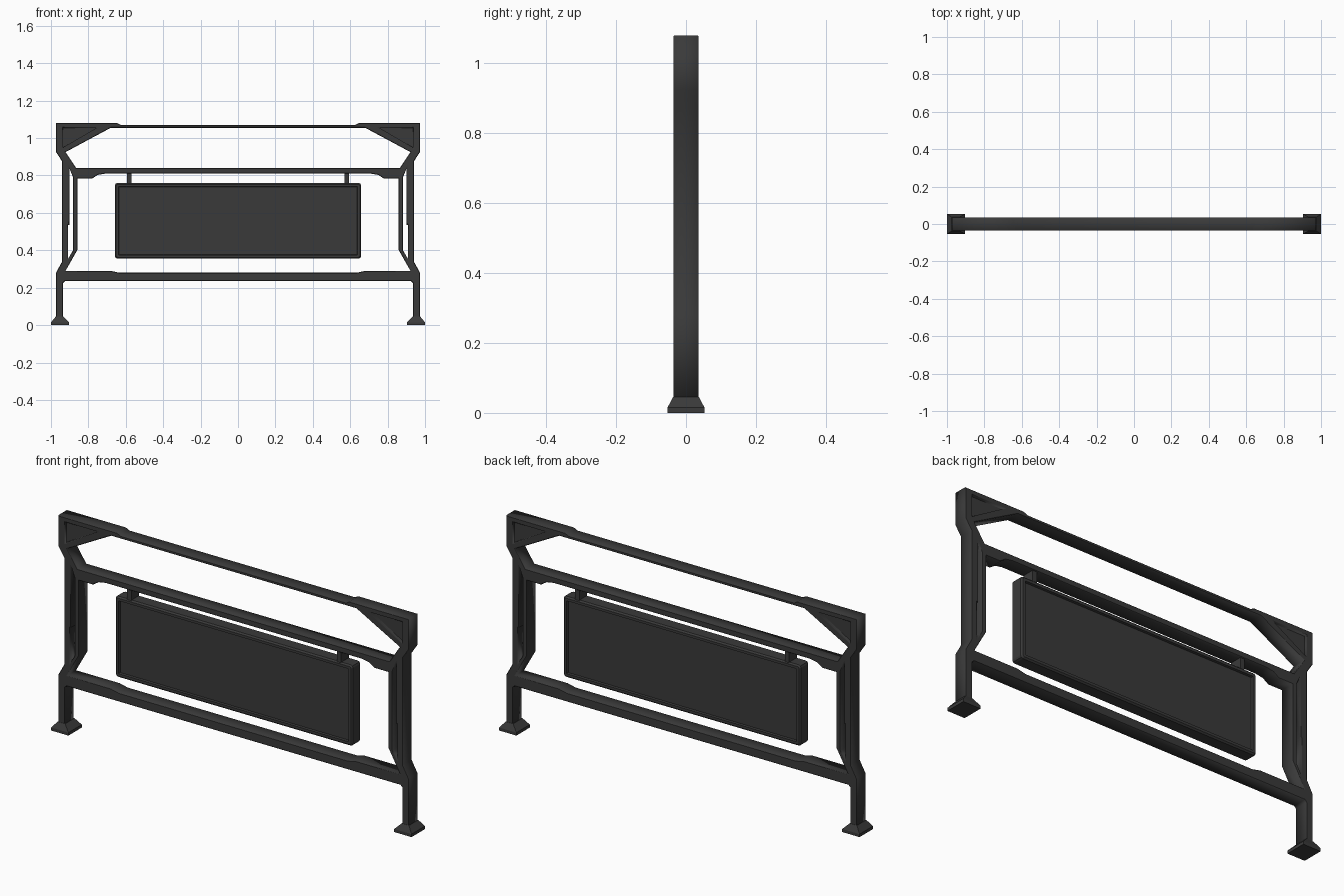
import bpy
import bmesh

cube = bpy.data.objects.get("Cube")
if cube:
    bpy.data.objects.remove(cube, do_unlink=True)

DEPTH = 0.036   # half thickness of the frame
EDGE = 0.003    # small chamfer on the frame edges

metal = bpy.data.materials.new("dark grey metal")
metal.use_nodes = True
metal.diffuse_color = (0.042, 0.042, 0.042, 1)
metal.node_tree.nodes["Principled BSDF"].inputs["Base Color"].default_value = (0.042, 0.042, 0.042, 1)


def flip(points):
    return [(-x, z) for x, z in reversed(points)]


def add_object(name, bm):
    bmesh.ops.recalc_face_normals(bm, faces=bm.faces)
    mesh = bpy.data.meshes.new(name)
    bm.to_mesh(mesh)
    bm.free()
    mesh.materials.append(metal)
    ob = bpy.data.objects.new(name, mesh)
    bpy.context.collection.objects.link(ob)
    return ob


def slab(name, outlines, half):
    """Outlines in x and z (inner ones are holes), thickened along y."""
    curve = bpy.data.curves.new(name, 'CURVE')
    curve.dimensions = '2D'
    curve.fill_mode = 'BOTH'
    curve.extrude = half - EDGE
    curve.bevel_depth = EDGE
    curve.bevel_resolution = 0
    curve.offset = -EDGE
    for outline in outlines:
        spline = curve.splines.new('POLY')
        spline.points.add(len(outline) - 1)
        for point, (x, z) in zip(spline.points, outline):
            point.co = (x, z, 0, 1)
        spline.use_cyclic_u = True
    helper = bpy.data.objects.new(name + " curve", curve)
    bpy.context.collection.objects.link(helper)
    bpy.context.view_layer.update()
    mesh = helper.to_mesh()
    bm = bmesh.new()
    bm.from_mesh(mesh)
    helper.to_mesh_clear()
    bpy.data.objects.remove(helper, do_unlink=True)
    for v in bm.verts:
        v.co = (v.co.x, -v.co.z, v.co.y)
    bmesh.ops.remove_doubles(bm, verts=bm.verts, dist=0.0002)
    return add_object(name, bm)


def box(x, y, z, half_x, half_y, half_z):
    bm = bmesh.new()
    bmesh.ops.create_cube(bm, size=2)
    for v in bm.verts:
        v.co = (x + v.co.x * half_x, y + v.co.y * half_y, z + v.co.z * half_z)
    return bm


# Frame: outer silhouette, windows, post slots and corner gussets
outer = [(-0.625, 1.07), (-0.645, 1.08), (-0.973, 1.08), (-0.973, 0.925),
         (-0.94, 0.875), (-0.94, 0.34), (-0.973, 0.28), (-0.973, 0.03),
         (-0.935, 0.03), (-0.935, 0.225), (-0.925, 0.235)]
upper = [(-0.68, 1.055), (-0.922, 0.925), (-0.865, 0.84)]
lower = [(-0.71, 0.81), (-0.75, 0.803), (-0.78, 0.783), (-0.857, 0.783),
         (-0.857, 0.405), (-0.922, 0.29), (-0.68, 0.29), (-0.635, 0.28)]
slot = [(-0.902, 0.84), (-0.882, 0.79), (-0.882, 0.40), (-0.908, 0.355),
        (-0.908, 0.535), (-0.902, 0.535)]
gusset = [(-0.935, 1.055), (-0.755, 1.055), (-0.935, 0.95)]
outlines = [h + flip(h) for h in (outer, upper, lower)]
outlines += [slot, flip(slot), gusset, flip(gusset)]
slab("frame", outlines, DEPTH)

# Recessed plates in the corner gussets
plate = [(-0.945, 1.063), (-0.73, 1.063), (-0.945, 0.938)]
slab("right_gusset_plate", [plate], 0.022)
slab("left_gusset_plate", [flip(plate)], 0.022)

# Flared feet and panel hangers
for side, sign in (("right", -1), ("left", 1)):
    bm = box(sign * 0.952, 0, 0.0075, 0.048, 0.053, 0.0075)
    top = max(bm.faces, key=lambda f: f.calc_center_median().z)
    neck = bmesh.ops.extrude_face_region(bm, geom=[top])
    bmesh.ops.delete(bm, geom=[top], context='FACES_ONLY')
    for v in neck["geom"]:
        if isinstance(v, bmesh.types.BMVert):
            v.co.x = sign * 0.954 + (v.co.x - sign * 0.952) * 0.43
            v.co.y *= 0.70
            v.co.z = 0.045
    add_object(side + "_foot", bm)
    add_object(side + "_hanger", box(sign * 0.582, 0, 0.785, 0.012, 0.031, 0.035))

# Hanging panel with clipped corners and a raised rim on both faces
bm = box(0, 0, 0.5575, 0.658, 0.035, 0.2025)
corners = [e for e in bm.edges if abs(e.verts[0].co.y - e.verts[1].co.y) > 0.05]
bmesh.ops.bevel(bm, geom=corners, offset=0.013, segments=2, profile=0.5, affect='EDGES')
bm.normal_update()
faces = [f for f in bm.faces if abs(f.normal.y) > 0.9]
rims = [e for f in faces for e in f.edges]
bmesh.ops.bevel(bm, geom=rims, offset=0.007, segments=1, affect='EDGES')
bm.normal_update()
faces = [f for f in bm.faces if abs(f.normal.y) > 0.9]
bmesh.ops.inset_individual(bm, faces=faces, thickness=0.013, depth=0)
bmesh.ops.inset_individual(bm, faces=faces, thickness=0.004, depth=-0.012)
add_object("panel", bm)
